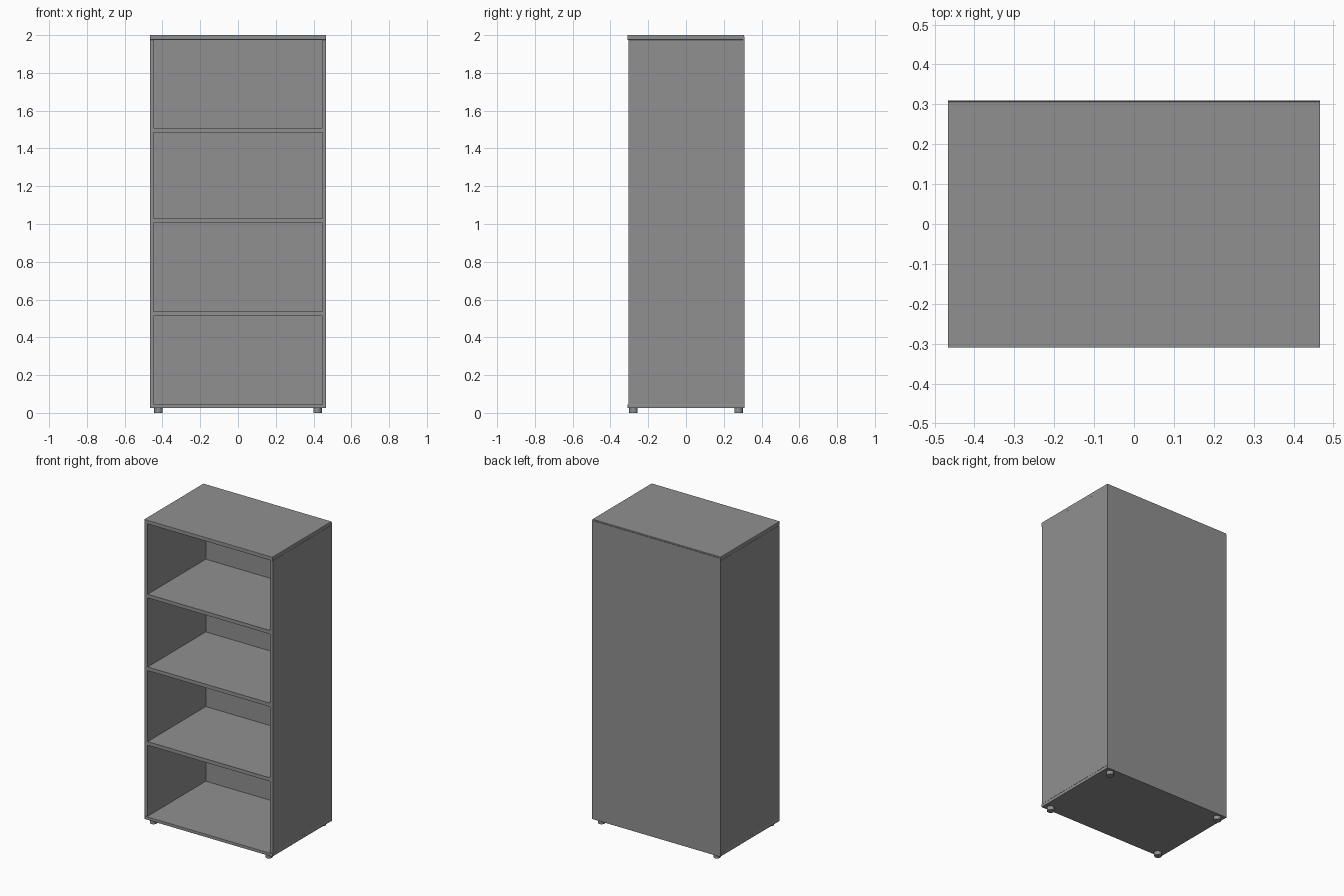
import bpy
import bmesh
from mathutils import Matrix, Vector

default = bpy.data.objects.get("Cube")
if default:
    bpy.data.objects.remove(default, do_unlink=True)

grey = bpy.data.materials.new("plain grey")
grey.use_nodes = True
colour = (0.28, 0.28, 0.28, 1)
grey.diffuse_color = colour
grey.node_tree.nodes["Principled BSDF"].inputs["Base Color"].default_value = colour


def finish(name, bm):
    mesh = bpy.data.meshes.new(name)
    bm.to_mesh(mesh)
    bm.free()
    mesh.materials.append(grey)
    obj = bpy.data.objects.new(name, mesh)
    bpy.context.collection.objects.link(obj)
    return obj


def board(name, low, high, bevel=0):
    """Flat panel between two corners, with optional eased edges."""
    low, high = Vector(low), Vector(high)
    bm = bmesh.new()
    bmesh.ops.create_cube(bm, size=1, matrix=Matrix.Translation((low + high) / 2)
                          @ Matrix.Diagonal((*(high - low), 1)))
    obj = finish(name, bm)
    if bevel:
        mod = obj.modifiers.new("eased edges", "BEVEL")
        mod.width = bevel
        mod.segments = 2
    return obj


W, D = 0.467, 0.31         # half width and half depth
WALL = 0.02                # side panel thickness
FRONT, BACK = -0.305, 0.303
BASE, FLOOR, CEILING, TOP = 0.025, 0.045, 1.975, 2.0

# Carcass: top and bottom lip slightly past the sides at the front
board("top_panel", (-W, -D, CEILING), (W, 0.307, TOP), 0.002)
board("bottom_panel", (-W, -D, BASE), (W, 0.307, FLOOR), 0.002)
for side, s in (("left", 1), ("right", -1)):
    xs = sorted((s * W, s * (W - WALL)))
    board(side + "_side", (xs[0], FRONT, FLOOR), (xs[1], BACK, CEILING))
board("back_panel", (-W, BACK, BASE), (W, D, TOP - 0.008))

# Shelves
for i, z in enumerate((0.513, 1.005, 1.484), 1):
    board(f"shelf_{i}", (WALL - W, FRONT + 0.003, z), (W - WALL, BACK, z + 0.024))

# Feet
for side, sx in (("left", 1), ("right", -1)):
    for end, sy in (("front", -1), ("back", 1)):
        bm = bmesh.new()
        bmesh.ops.create_cone(bm, cap_ends=True, segments=12, radius1=0.0225,
                              radius2=0.0225, depth=BASE,
                              matrix=Matrix.Translation((sx * 0.421, sy * 0.278, BASE / 2)))
        finish(f"{end}_{side}_foot", bm)
